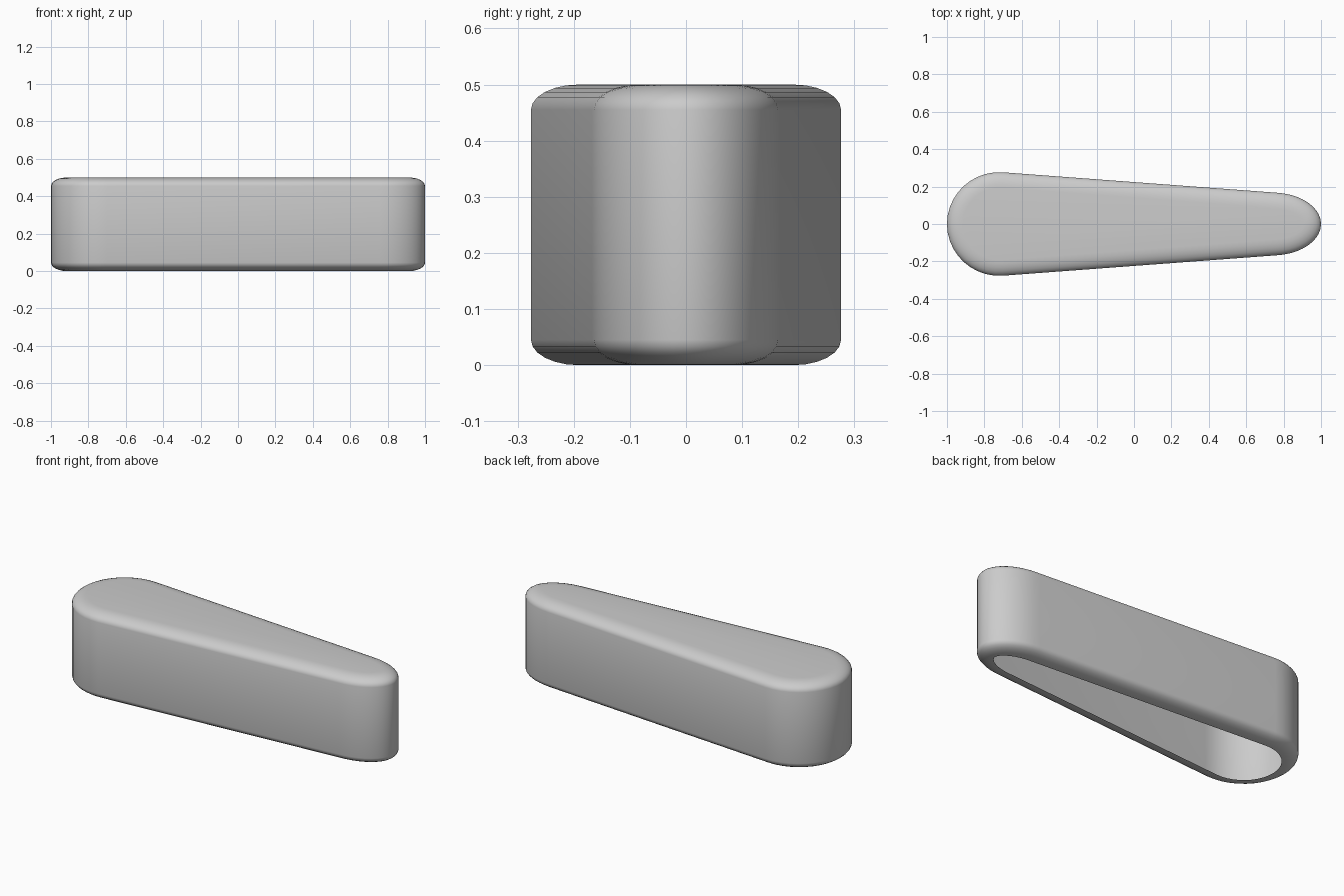
import bpy, bmesh, math
from mathutils import Vector

if "Cube" in bpy.data.objects:
    bpy.data.objects.remove(bpy.data.objects["Cube"])

HEIGHT, INSET, ROUND = 0.5, 0.085, 0.045
ARC, STEPS = 20, 6

# Teardrop outline: blunt round end, straight tapering flanks, elliptical nose
def outline():
    pts = []
    for cx, rx, ry, a0, a1 in ((0.74, 0.26, 0.168, -86, 86),
                               (-0.72, 0.28, 0.277, 86, 274)):
        for i in range(ARC + 1):
            a = math.radians(a0 + (a1 - a0) * i / ARC)
            p = Vector((cx + rx * math.cos(a), ry * math.sin(a)))
            n = Vector((math.cos(a) / rx, math.sin(a) / ry)).normalized()
            pts.append((p, n))
    return pts

# Edge rounding as (inset, height) pairs, mirrored for the top
low = []
for i in range(STEPS + 1):
    t = math.pi / 2 * i / STEPS
    low.append((INSET * (1 - math.sin(t)), ROUND * (1 - math.cos(t))))
profile = low + [(d, HEIGHT - z) for d, z in reversed(low)]

# Shell: open underneath, closed flat on top
bm = bmesh.new()
rings = [[bm.verts.new((p.x - n.x * d, p.y - n.y * d, z)) for p, n in outline()]
         for d, z in profile]
for a, b in zip(rings, rings[1:]):
    for i in range(len(a)):
        j = (i + 1) % len(a)
        bm.faces.new((a[i], a[j], b[j], b[i]))
bm.faces.new(rings[-1])
for f in bm.faces:
    f.smooth = True
mesh = bpy.data.meshes.new("tapered_shell")
bm.to_mesh(mesh)
bm.free()
shell = bpy.data.objects.new("tapered_shell", mesh)
bpy.context.collection.objects.link(shell)
